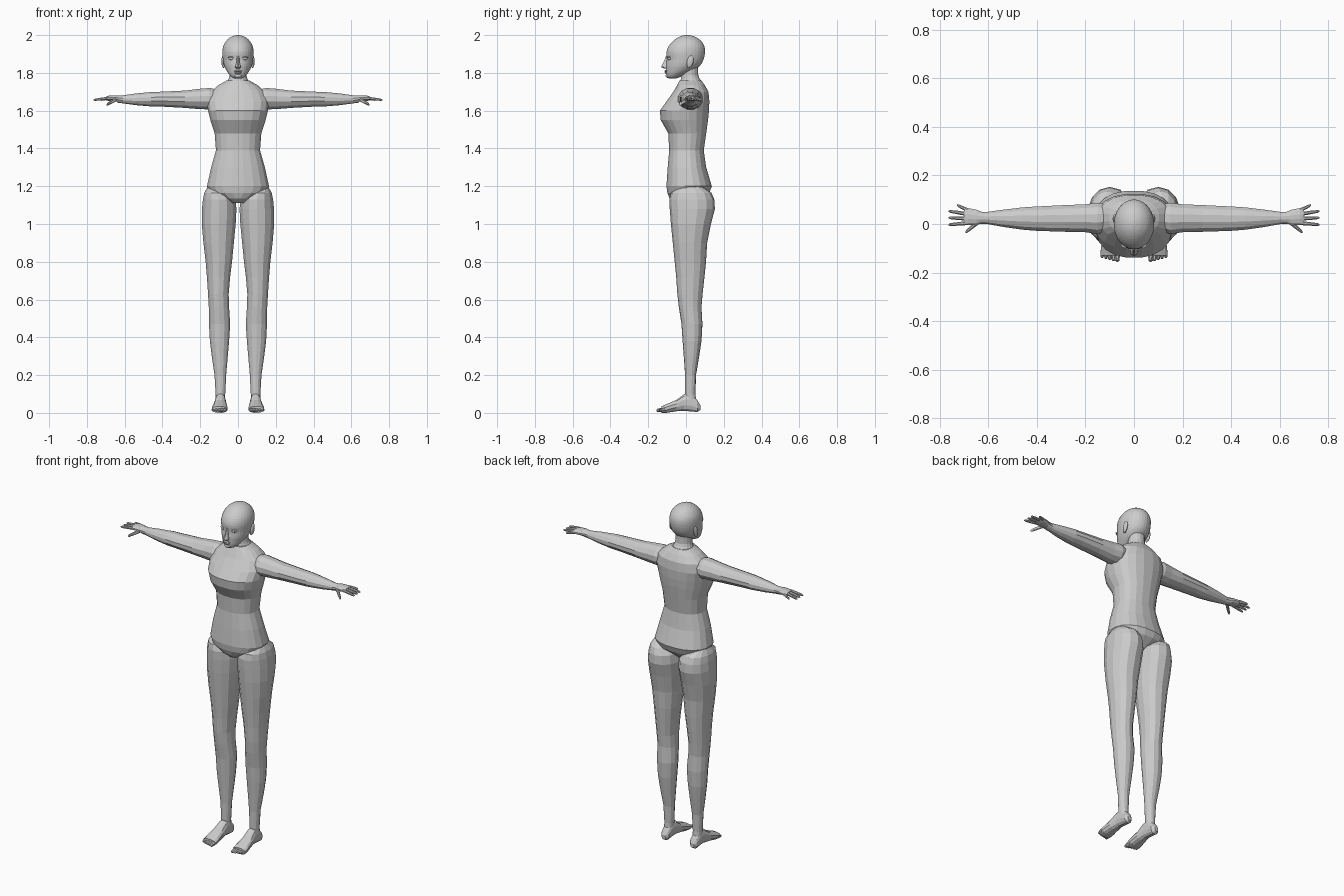
import bpy
import bmesh
from math import cos, sin, pi, copysign
from mathutils import Vector, Matrix

if "Cube" in bpy.data.objects:
    bpy.data.objects.remove(bpy.data.objects["Cube"], do_unlink=True)

clay = bpy.data.materials.new("grey_clay")
clay.use_nodes = True
clay_colour = (0.6, 0.6, 0.6, 1)
clay.diffuse_color = clay_colour
clay.node_tree.nodes["Principled BSDF"].inputs["Base Color"].default_value = clay_colour


def finish(name, bm, mirror):
    """Turn a bmesh into a named object, mirrored to the other side if wanted."""
    bmesh.ops.recalc_face_normals(bm, faces=bm.faces)
    mesh = bpy.data.meshes.new(name)
    bm.to_mesh(mesh)
    bm.free()
    mesh.materials.append(clay)
    obj = bpy.data.objects.new(name, mesh)
    bpy.context.collection.objects.link(obj)
    if mirror:
        modifier = obj.modifiers.new("mirror", "MIRROR")
        modifier.use_mirror_merge = False
    return obj


def refine(rings, steps):
    """Insert smoothly interpolated rings between the given ones."""
    pts = [Vector(r) for r in rings]
    result = []
    for i in range(len(pts) - 1):
        a, b, c, d = pts[max(i - 1, 0)], pts[i], pts[i + 1], pts[min(i + 2, len(pts) - 1)]
        for k in range(steps):
            t = k / steps
            result.append(b + (c - a) * t / 2
                          + (a - b * 2.5 + c * 2 - d / 2) * t ** 2
                          + ((b - c) * 3 + d - a) * t ** 3 / 2)
    return result + [pts[-1]]


def loft(name, axis, rings, sides=16, square=1.0, steps=1, mirror=False):
    """Skin oval rings (position, low, high, low, high) placed along an axis."""
    bm = bmesh.new()
    loops = []
    for pos, lo_a, hi_a, lo_b, hi_b in refine(rings, steps):
        loop = []
        for i in range(sides):
            angle = 2 * pi * (i + 0.5) / sides
            u = copysign(abs(cos(angle)) ** square, cos(angle))
            v = copysign(abs(sin(angle)) ** square, sin(angle))
            co = [(lo_a + hi_a + u * (hi_a - lo_a)) / 2,
                  (lo_b + hi_b + v * (hi_b - lo_b)) / 2]
            co.insert("xyz".index(axis), pos)
            loop.append(bm.verts.new(co))
        loops.append(loop)
    for low, high in zip(loops, loops[1:]):
        for i in range(sides):
            j = (i + 1) % sides
            bm.faces.new((low[i], low[j], high[j], high[i]))
    bm.faces.new(loops[0])
    bm.faces.new(loops[-1])
    return finish(name, bm, mirror)


def upright(name, rings, **options):
    """Loft along z, symmetric in x: (height, half width, front, back)."""
    return loft(name, "z", [(z, -w, w, f, b) for z, w, f, b in rings], **options)


def ellipsoid(name, centre, radii, mirror=False, tilt=0.0):
    bm = bmesh.new()
    place = (Matrix.Translation(centre) @ Matrix.Rotation(tilt, 4, "X")
             @ Matrix.Diagonal((*radii, 1)))
    bmesh.ops.create_uvsphere(bm, u_segments=16, v_segments=10, radius=1, matrix=place)
    return finish(name, bm, mirror)


def digit(name, axis, start, end, thick):
    """A tapered finger or toe from its root to its tip."""
    rings = []
    for t, scale in ((0, 1), (0.5, 0.9), (0.9, 0.7), (1, 0.3)):
        p = list(Vector(start).lerp(Vector(end), t))
        pos = p.pop("xyz".index(axis))
        r = thick * scale
        rings.append((pos, p[0] - r, p[0] + r, p[1] - r, p[1] + r))
    return loft(name, axis, rings, sides=8, mirror=True)


# Torso, from the crotch up to the collar
upright("torso", [
    (1.11, .04, -.06, .06), (1.135, .085, -.088, .09), (1.165, .15, -.1, .125),
    (1.2, .166, -.105, .138), (1.3, .144, -.098, .108), (1.39, .118, -.09, .095),
    (1.48, .125, -.095, .108), (1.55, .148, -.135, .118), (1.6, .16, -.14, .123),
    (1.65, .166, -.104, .125), (1.7, .145, -.068, .12), (1.735, .105, -.048, .1),
    (1.76, .06, -.035, .082)], sides=20, square=.88)
upright("neck", [
    (1.73, .075, -.035, .09), (1.76, .055, -.03, .08), (1.785, .046, -.025, .066),
    (1.84, .046, -.02, .065)], steps=2)

# Head with its features
upright("head", [
    (1.77, .016, -.09, -.055), (1.778, .034, -.1, -.03), (1.795, .05, -.105, .005),
    (1.815, .063, -.106, .045), (1.84, .074, -.106, .076), (1.87, .08, -.102, .093),
    (1.91, .083, -.104, .101), (1.945, .077, -.09, .096), (1.975, .058, -.062, .074),
    (1.993, .032, -.032, .045), (2, .008, -.004, .015)], sides=32, steps=3)
upright("nose", [
    (1.89, .006, -.106, -.09), (1.855, .009, -.12, -.09), (1.835, .015, -.132, -.09),
    (1.827, .015, -.126, -.09), (1.822, .008, -.11, -.09)], sides=12, steps=2)
ellipsoid("upper_lip", (0, -.105, 1.81), (.022, .009, .005))
ellipsoid("lower_lip", (0, -.104, 1.801), (.018, .009, .005))
ellipsoid("chin", (0, -.094, 1.784), (.02, .014, .011))
ellipsoid("eye", (.034, -.087, 1.876), (.016, .011, .008), mirror=True)
ellipsoid("eyelid", (.034, -.087, 1.883), (.019, .013, .004), mirror=True)
ellipsoid("ear", (.079, .022, 1.86), (.009, .017, .032), mirror=True, tilt=-.2)
ellipsoid("earlobe", (.077, .014, 1.838), (.007, .009, .012), mirror=True)

# Arm, running out sideways to the wrist and palm
loft("arm", "x", [
    (.1, .0, .06, 1.65, 1.7), (.115, -.03, .082, 1.62, 1.715),
    (.15, -.044, .09, 1.605, 1.722), (.2, -.036, .083, 1.606, 1.718),
    (.28, -.034, .08, 1.613, 1.708), (.4, -.03, .074, 1.62, 1.702),
    (.46, -.025, .07, 1.621, 1.7), (.54, -.013, .06, 1.628, 1.692),
    (.61, .0, .05, 1.638, 1.682), (.64, .0, .052, 1.642, 1.682)],
     sides=12, mirror=True)
loft("palm", "x", [
    (.62, .004, .048, 1.643, 1.68), (.65, -.006, .06, 1.648, 1.682),
    (.685, -.006, .067, 1.651, 1.68), (.7, .0, .063, 1.655, 1.675)],
     sides=12, mirror=True)
for label, root, tip in (("index", .004, -.003), ("middle", .022, .026),
                         ("ring", .041, .053), ("little", .057, .078)):
    reach = .73 if label == "little" else .765
    digit(label + "_finger", "x", (.685, root, 1.666), (reach, tip, 1.657), .009)
digit("thumb", "x", (.645, .006, 1.66), (.695, -.034, 1.632), .012)

# Leg, from the ankle up to the hip and buttock
loft("leg", "z", [
    (.05, .07, .118, .0, .055), (.1, .067, .119, -.005, .05),
    (.2, .062, .125, -.005, .053), (.3, .053, .14, -.012, .07),
    (.38, .046, .15, -.018, .082), (.47, .04, .155, -.024, .087),
    (.56, .046, .156, -.038, .082), (.63, .048, .16, -.046, .088),
    (.72, .04, .166, -.052, .098), (.8, .03, .173, -.06, .106),
    (.9, .02, .185, -.07, .112), (1, .01, .194, -.08, .132),
    (1.08, .006, .193, -.086, .153), (1.13, .012, .188, -.088, .15),
    (1.165, .04, .18, -.08, .135), (1.2, .1, .16, -.03, .08)],
     sides=14, square=.95, mirror=True)

# Foot, from heel to toes
loft("foot", "y", [
    (.076, .082, .106, .015, .04), (.06, .068, .118, .004, .068),
    (.025, .066, .12, .006, .105), (-.01, .064, .122, .01, .1),
    (-.05, .06, .13, .008, .07), (-.1, .055, .138, .0, .048),
    (-.13, .056, .138, .0, .035)], sides=12, square=.85, mirror=True)
for i in range(5):
    x = .069 + .0155 * i
    digit("toe", "y", (x, -.11, .018), (x, -.156 + .004 * i, .013), .013 - .001 * i)
